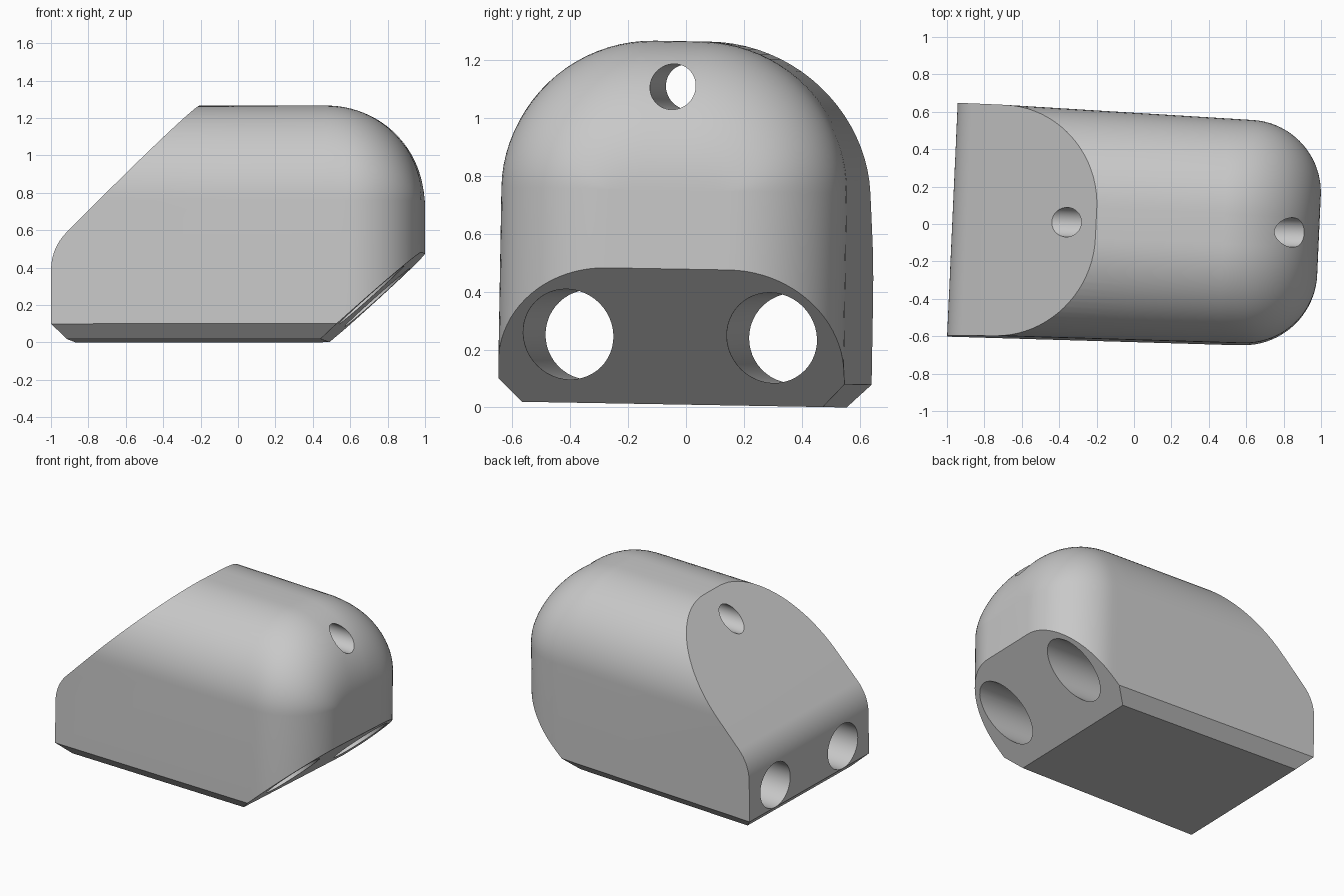
import bpy
import bmesh
from math import sin, cos, tan, pi, radians, sqrt
from mathutils import Matrix

cube = bpy.data.objects.get("Cube")
if cube:
    bpy.data.objects.remove(cube, do_unlink=True)

grey = bpy.data.materials.new("light_grey")
grey.use_nodes = True
COLOUR = (0.58, 0.58, 0.58, 1)
grey.diffuse_color = COLOUR
grey.node_tree.nodes["Principled BSDF"].inputs["Base Color"].default_value = COLOUR

NOSE, TAIL = 0.99, -0.972       # end faces
SHOULDER, CORE = 0.74, 0.08     # centre of the rounded upper corners
TOP, CHAMFER = 1.255, 0.08


def loft(name, rings):
    """Closed solid skinned through rings of equal point count."""
    bm = bmesh.new()
    loops = [[bm.verts.new(p) for p in ring] for ring in rings]
    n = len(loops[0])
    for a, b in zip(loops, loops[1:]):
        for i in range(n):
            j = (i + 1) % n
            bm.faces.new((a[i], a[j], b[j], b[i]))
    bm.faces.new(loops[0])
    bm.faces.new(loops[-1])
    bmesh.ops.recalc_face_normals(bm, faces=bm.faces)
    mesh = bpy.data.meshes.new(name)
    bm.to_mesh(mesh)
    bm.free()
    mesh.materials.append(grey)
    obj = bpy.data.objects.new(name, mesh)
    bpy.context.collection.objects.link(obj)
    return obj


def fall(x, radius):
    """Drop of a quarter-round of this radius ending at the nose."""
    t = min(max((x - NOSE + radius) / radius, 0), 1)
    return radius * (1 - sqrt(1 - t * t))


def section(x, steps=20):
    """Arched cross-section with chamfered lower edges."""
    w = 0.607 - 0.0157 * x - fall(x, 0.38)
    rise = TOP - SHOULDER - fall(x, 0.51)
    half = [(w - CHAMFER, 0), (w, CHAMFER)]
    for i in range(steps + 1):
        a = pi / 2 * i / steps
        half.append((CORE + (w - CORE) * cos(a), SHOULDER + rise * sin(a)))
    outline = half + [(-y, z) for y, z in reversed(half)]
    return [(x, y, z) for y, z in outline]


def carve(target, cutter, operation):
    mod = target.modifiers.new(operation.lower(), 'BOOLEAN')
    mod.operation = operation
    mod.solver = 'EXACT'
    mod.object = cutter
    cutter.hide_render = True
    bpy.context.view_layer.objects.active = target
    bpy.ops.object.modifier_apply(modifier=mod.name)
    bpy.data.objects.remove(cutter, do_unlink=True)


# Arched body with a rounded nose
stations = [-1.1, 0.0] + [NOSE - 0.51 + 0.51 * sin(pi / 2 * i / 24) for i in range(25)]
body = loft("body", [section(x) for x in stations])

# Side outline: sloped and rounded tail, undercut nose, chamfered tail foot
slope = radians(45)
radius = 0.28
cx, cz = TAIL + radius, 0.37
side = [(TAIL + CHAMFER + 0.1, -0.1), (TAIL, CHAMFER)]
for i in range(13):
    a = pi - (pi / 2 - (pi / 2 - slope)) * i / 12
    side.append((cx + radius * cos(a), cz + radius * sin(a)))
px, pz = side[-1]
side += [(px + (1.5 - pz) / tan(slope), 1.5), (1.2, 1.5), (1.2, 0.655), (0.353, -0.1)]
outline = loft("side_outline", [[(x, y, z) for x, z in side] for y in (-1, 1)])
carve(body, outline, 'INTERSECT')

# Lengthwise bores: two large below, one small near the top
for y, z, r in ((-0.352, 0.236, 0.156), (0.352, 0.236, 0.156), (0, 1.097, 0.079)):
    rings = [[(x, y + r * cos(2 * pi * i / 48), z + r * sin(2 * pi * i / 48))
              for i in range(48)] for x in (-1.3, 1.3)]
    carve(body, loft("bore", rings), 'DIFFERENCE')

# Slight turn and lean of the whole block
body.data.transform(Matrix.Translation((0, -0.026, 0.01))
                    @ Matrix.Rotation(radians(-1), 4, 'X')
                    @ Matrix.Rotation(radians(-2.6), 4, 'Z'))
bpy.ops.object.select_all(action='DESELECT')
body.select_set(True)
bpy.context.view_layer.objects.active = body
bpy.ops.object.shade_smooth_by_angle(angle=radians(25))
